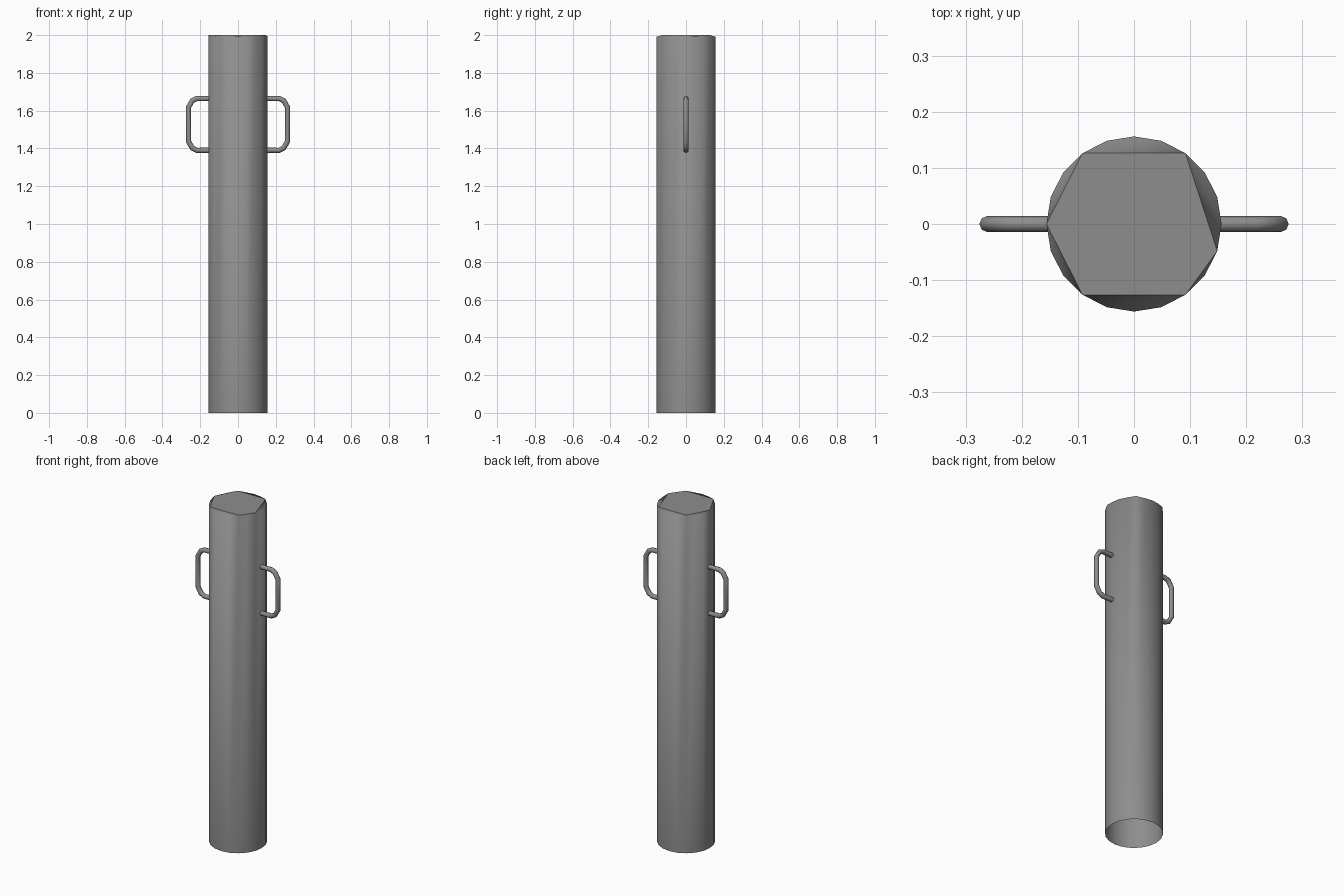
import bpy, bmesh
from math import cos, sin, radians

if "Cube" in bpy.data.objects:
    bpy.data.objects.remove(bpy.data.objects["Cube"])

R, SIDES = 0.156, 20
HIGH = [3, 7, 10, 13, 17, 19]      # rim corners that carry the raised top facet

dark = bpy.data.materials.new("dark_grey")
dark.diffuse_color = (0.27, 0.27, 0.27, 1)
dark.use_nodes = True
dark.node_tree.nodes["Principled BSDF"].inputs["Base Color"].default_value = dark.diffuse_color

# Post: open-bottomed 20-sided column with a flat six-cornered top
bm = bmesh.new()
ang = [radians(i * 360 / SIDES) for i in range(SIDES)]
low = [bm.verts.new((R * cos(a), R * sin(a), 0)) for a in ang]
top = [bm.verts.new((R * cos(a), R * sin(a), 2.0 if i in HIGH else 1.993))
       for i, a in enumerate(ang)]
for i in range(SIDES):
    j = (i + 1) % SIDES
    bm.faces.new((low[i], low[j], top[j], top[i]))
facet = bm.faces.new([top[i] for i in HIGH])
# Rim pieces shade smoothly into the wall
for a, b in zip(HIGH, HIGH[1:] + [HIGH[0] + SIDES]):
    if b - a > 1:
        bm.faces.new([top[k % SIDES] for k in range(a, b + 1)])
for f in bm.faces:
    f.smooth = True
for e in facet.edges:
    e.smooth = False
facet.smooth = False
mesh = bpy.data.meshes.new("post")
bm.to_mesh(mesh)
bm.free()
mesh.materials.append(dark)
post = bpy.data.objects.new("post", mesh)
bpy.context.collection.objects.link(post)


# Handles: bent tubes on both sides
def handle(name, s):
    path = [(0.14, 1.664), (0.218, 1.664), (0.242, 1.653), (0.262, 1.618),
            (0.262, 1.437), (0.242, 1.402), (0.218, 1.39), (0.14, 1.39)]
    cu = bpy.data.curves.new(name, 'CURVE')
    cu.dimensions = '3D'
    cu.bevel_depth = 0.014
    cu.bevel_resolution = 2
    cu.use_fill_caps = True
    cu.materials.append(dark)
    sp = cu.splines.new('POLY')
    sp.points.add(len(path) - 1)
    for p, (x, z) in zip(sp.points, path):
        p.co = (s * x, 0, z, 1)
    ob = bpy.data.objects.new(name, cu)
    bpy.context.collection.objects.link(ob)
    bpy.ops.object.select_all(action='DESELECT')
    ob.select_set(True)
    bpy.context.view_layer.objects.active = ob
    bpy.ops.object.convert(target='MESH')
    bpy.ops.object.shade_smooth_by_angle(angle=radians(50))


handle("handle_right", 1)
handle("handle_left", -1)
